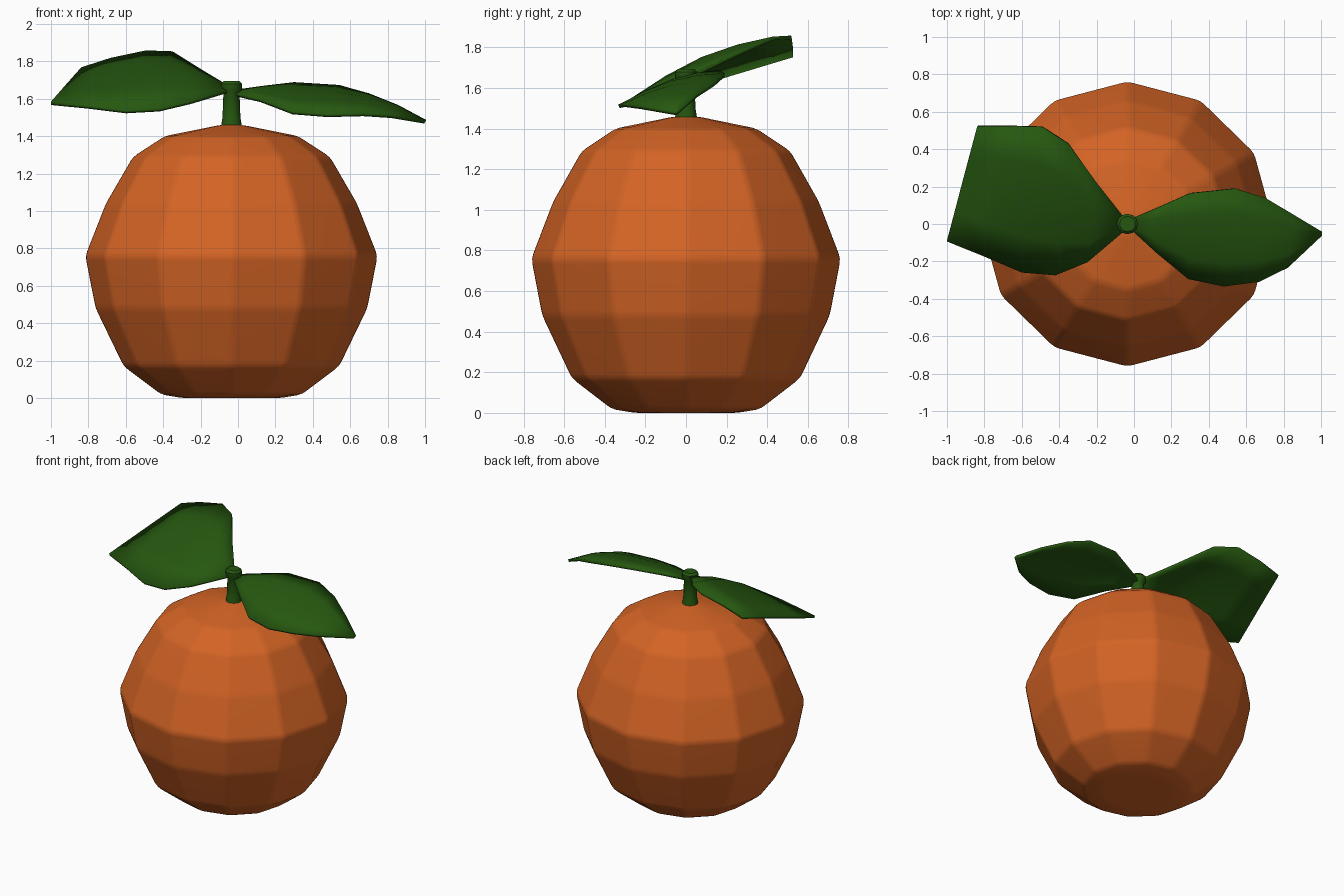
import bpy, bmesh, math
from mathutils import Vector

default = bpy.data.objects.get("Cube")
if default:
    bpy.data.objects.remove(default, do_unlink=True)


def make_material(name, colour):
    mat = bpy.data.materials.new(name)
    mat.use_nodes = True
    mat.diffuse_color = (*colour, 1)
    mat.node_tree.nodes["Principled BSDF"].inputs["Base Color"].default_value = (*colour, 1)
    return mat


orange = make_material("orange peel", (0.65, 0.125, 0.018))
green = make_material("leaf green", (0.019, 0.095, 0.005))
AXIS_X = -0.035


def finish(name, bm, mat, angle):
    bmesh.ops.recalc_face_normals(bm, faces=bm.faces)
    mesh = bpy.data.meshes.new(name)
    bm.to_mesh(mesh)
    bm.free()
    mesh.materials.append(mat)
    obj = bpy.data.objects.new(name, mesh)
    bpy.context.collection.objects.link(obj)
    bpy.ops.object.select_all(action="DESELECT")
    obj.select_set(True)
    bpy.context.view_layer.objects.active = obj
    bpy.ops.object.shade_smooth_by_angle(angle=math.radians(angle))
    return obj


def lathe(name, profile, sides, mat, angle):
    """Closed solid of revolution from (radius, height) rings."""
    bm = bmesh.new()
    rings = []
    for radius, z in profile:
        turns = [math.tau * i / sides for i in range(sides)]
        rings.append([bm.verts.new((AXIS_X + radius * math.cos(a), radius * math.sin(a) * 0.975, z))
                      for a in turns])
    for low, high in zip(rings, rings[1:]):
        for i in range(sides):
            j = (i + 1) % sides
            bm.faces.new((low[i], low[j], high[j], high[i]))
    bm.faces.new(rings[0])
    bm.faces.new(rings[-1])
    return finish(name, bm, mat, angle)


def leaf(name, near, far, lift):
    """Blade between two edge curves, raised along its midrib."""
    bm = bmesh.new()
    rows = []
    last = len(near) - 1
    for i, (a, b) in enumerate(zip(near, far)):
        a, b = Vector(a), Vector(b)
        rise = lift * math.sin(math.pi * i / last)
        rows.append([bm.verts.new(a.lerp(b, t / 4) + Vector((0, 0, rise * math.sin(math.pi * t / 4))))
                     for t in range(5)])
    for p, q in zip(rows, rows[1:]):
        for t in range(4):
            bm.faces.new((p[t], p[t + 1], q[t + 1], q[t]))
    obj = finish(name, bm, green, 40)
    solid = obj.modifiers.new("thickness", "SOLIDIFY")
    solid.thickness = 0.018
    solid.offset = 0
    return obj


# Faceted fruit with softened edges
fruit = lathe("fruit", [(0.26, 0), (0.38, 0.02), (0.58, 0.17), (0.73, 0.48), (0.785, 0.76),
                        (0.675, 1.04), (0.53, 1.29), (0.36, 1.4), (0.06, 1.46)], 12, orange, 60)
bevel = fruit.modifiers.new("soft edges", "BEVEL")
bevel.width = 0.025
bevel.segments = 2
bevel.limit_method = "ANGLE"
bevel.angle_limit = math.radians(8)
fruit.modifiers.new("flat facets", "WEIGHTED_NORMAL")

# Stem with a rounded cap
lathe("stem", [(0.058, 1.44), (0.048, 1.5), (0.043, 1.63), (0.055, 1.65),
               (0.056, 1.68), (0.042, 1.695)], 12, green, 40)

# Broad leaf on the right, blunt at its end
leaf("right_leaf",
     [(-0.05, -0.03, 1.64), (-0.25, -0.2, 1.58), (-0.42, -0.27, 1.54),
      (-0.6, -0.255, 1.53), (-0.8, -0.17, 1.555), (-1, -0.09, 1.575)],
     [(-0.05, 0.03, 1.66), (-0.2, 0.22, 1.75), (-0.35, 0.43, 1.845),
      (-0.49, 0.52, 1.85), (-0.68, 0.525, 1.81), (-0.835, 0.525, 1.76)], 0.055)

# Pointed leaf on the left
leaf("left_leaf",
     [(-0.01, -0.03, 1.62), (0.12, -0.15, 1.59), (0.29, -0.29, 1.525), (0.48, -0.33, 1.51),
      (0.67, -0.305, 1.515), (0.82, -0.23, 1.505), (1, -0.06, 1.475)],
     [(-0.01, 0.03, 1.64), (0.13, 0.09, 1.66), (0.3, 0.165, 1.68), (0.54, 0.19, 1.665),
      (0.7, 0.14, 1.62), (0.85, 0.05, 1.56), (1, -0.04, 1.48)], 0.04)
